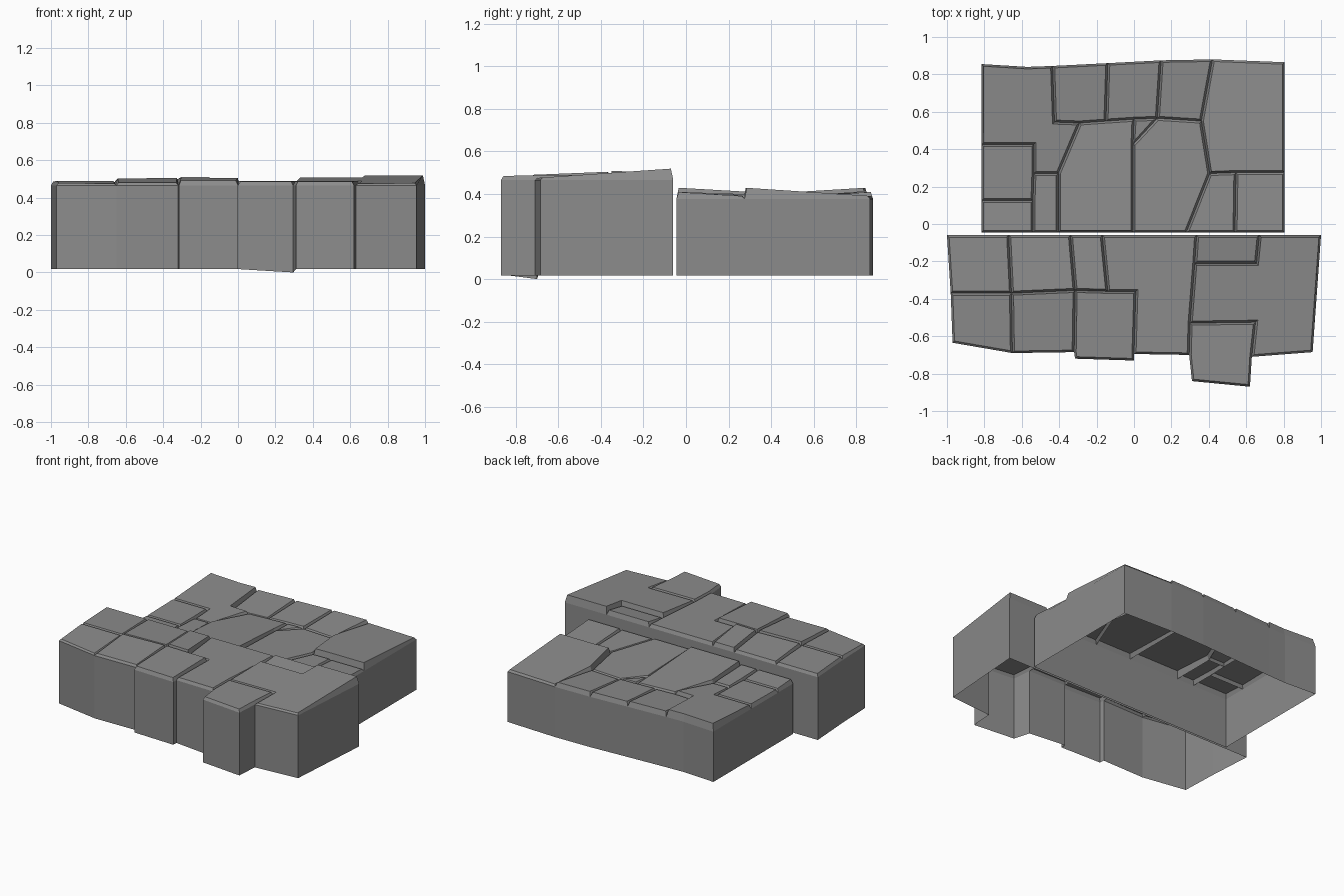
import bpy
import bmesh
from mathutils import Vector

cube = bpy.data.objects.get("Cube")
if cube:
    bpy.data.objects.remove(cube, do_unlink=True)

# Single stone colour
stone_grey = bpy.data.materials.new("stone_grey")
stone_grey.use_nodes = True
colour = (0.26, 0.26, 0.26, 1)
stone_grey.diffuse_color = colour
shader = stone_grey.node_tree.nodes["Principled BSDF"]
shader.inputs["Base Color"].default_value = colour
shader.inputs["Roughness"].default_value = 0.8

CHAMFER = 0.011


def shrink(points, distance):
    """Move every corner of a counter-clockwise outline inwards (mitred)."""
    result = []
    for i, corner in enumerate(points):
        before = (corner - points[i - 1]).normalized()
        after = (points[(i + 1) % len(points)] - corner).normalized()
        n1 = Vector((-before.y, before.x))
        n2 = Vector((-after.y, after.x))
        mitre = n1 + n2
        scale = distance / max(0.3, 1 + n1.dot(n2))
        result.append(corner + mitre * scale)
    return result


def build_step(name, corners, stones, groove_z, base_z, dips):
    """Paved shell: chamfered sloping stones on top, walls around, open below.

    corners: letter -> (x, y); stones: outline letters -> (front z, back z);
    dips: wall feet that differ from base_z.
    """
    bm = bmesh.new()
    flat = {k: Vector(p) for k, p in corners.items()}
    rim = {k: bm.verts.new((p.x, p.y, groove_z)) for k, p in flat.items()}
    feet = {}

    def foot(key):
        if key not in feet:
            p = flat[key]
            feet[key] = bm.verts.new((p.x, p.y, dips.get(key, base_z)))
        return feet[key]

    def sides(outline):
        return list(zip(outline, outline[1:] + outline[0]))

    # Stone tops and their chamfered edges
    for outline, (z_front, z_back) in stones.items():
        points = [flat[k] for k in outline]
        low = min(p.y for p in points)
        high = max(p.y for p in points)
        top = {}
        for key, p in zip(outline, shrink(points, CHAMFER)):
            t = (p.y - low) / (high - low)
            z = z_front + (z_back - z_front) * t
            top[key] = bm.verts.new((p.x, p.y, z))
        bm.faces.new([top[k] for k in outline])
        for a, b in sides(outline):
            bm.faces.new((rim[a], rim[b], top[b], top[a]))

    # Walls hang from every edge that belongs to one stone only
    edges = {pair for outline in stones for pair in sides(outline)}
    for a, b in sorted(edges):
        if (b, a) not in edges:
            bm.faces.new((foot(a), foot(b), rim[b], rim[a]))

    mesh = bpy.data.meshes.new(name)
    bm.to_mesh(mesh)
    bm.free()
    mesh.materials.append(stone_grey)
    step = bpy.data.objects.new(name, mesh)
    bpy.context.collection.objects.link(step)
    return step


# Higher front step
front_corners = dict(
    a=(-1, -.06), b=(-.67, -.06), c=(-.34, -.06), d=(-.17, -.06),
    e=(.335, -.06), f=(.67, -.06), g=(1, -.06),
    h=(-.98, -.37), i=(-.655, -.37), j=(-.315, -.355), k=(-.14, -.36),
    l=(.01, -.36), m=(-.97, -.635), n=(-.65, -.69), o=(-.32, -.685),
    p=(-.315, -.72), q=(0, -.73), r=(0, -.695), s=(.295, -.7),
    t=(.325, -.21), u=(.655, -.21), v=(.3, -.53), w=(.65, -.525),
    x=(.62, -.87), y=(.31, -.84), z=(.63, -.71), A=(.955, -.685))
front_stones = {
    "hiba": (.49, .485), "ijcb": (.5, .485), "jkdc": (.51, .495),
    "mnih": (.475, .49), "noji": (.48, .505), "opqrlkj": (.49, .505),
    "lrsvtedk": (.485, .49), "tufe": (.48, .5),
    "vwzAgfut": (.475, .52), "syxzwv": (.485, .49)}
build_step("front_step", front_corners, front_stones, .466, .018, {"s": 0})

# Lower back step
back_corners = dict(
    a=(-.815, -.045), b=(-.54, -.045), c=(-.405, -.045), d=(-.005, -.045),
    e=(.28, -.045), f=(.54, -.045), g=(.805, -.045),
    h=(-.815, .125), i=(-.54, .125), j=(-.815, .425), k=(-.535, .425),
    l=(-.535, .27), m=(-.405, .27), n=(-.29, .54), o=(-.425, .545),
    p=(-.435, .845), q=(-.57, .84), r=(-.815, .855), s=(-.15, .55),
    t=(-.14, .86), u=(0, .56), v=(.125, .565), w=(.145, .875),
    x=(.36, .55), y=(.42, .88), z=(.805, .865), A=(.805, .275),
    B=(.405, .27), C=(.545, .275), D=(-.005, .425))
back_stones = {
    "abih": (.41, .4), "hilkj": (.4, .405), "jklmnopqr": (.395, .43),
    "bcmli": (.41, .4), "cdDusnm": (.43, .395), "onstp": (.39, .415),
    "suvwt": (.395, .41), "vxyw": (.39, .41), "BCAzyx": (.43, .39),
    "Dvu": (.39, .395), "deBxvD": (.41, .39), "efCB": (.405, .395),
    "fgAC": (.41, .39)}
build_step("back_step", back_corners, back_stones, .377, .018, {})
